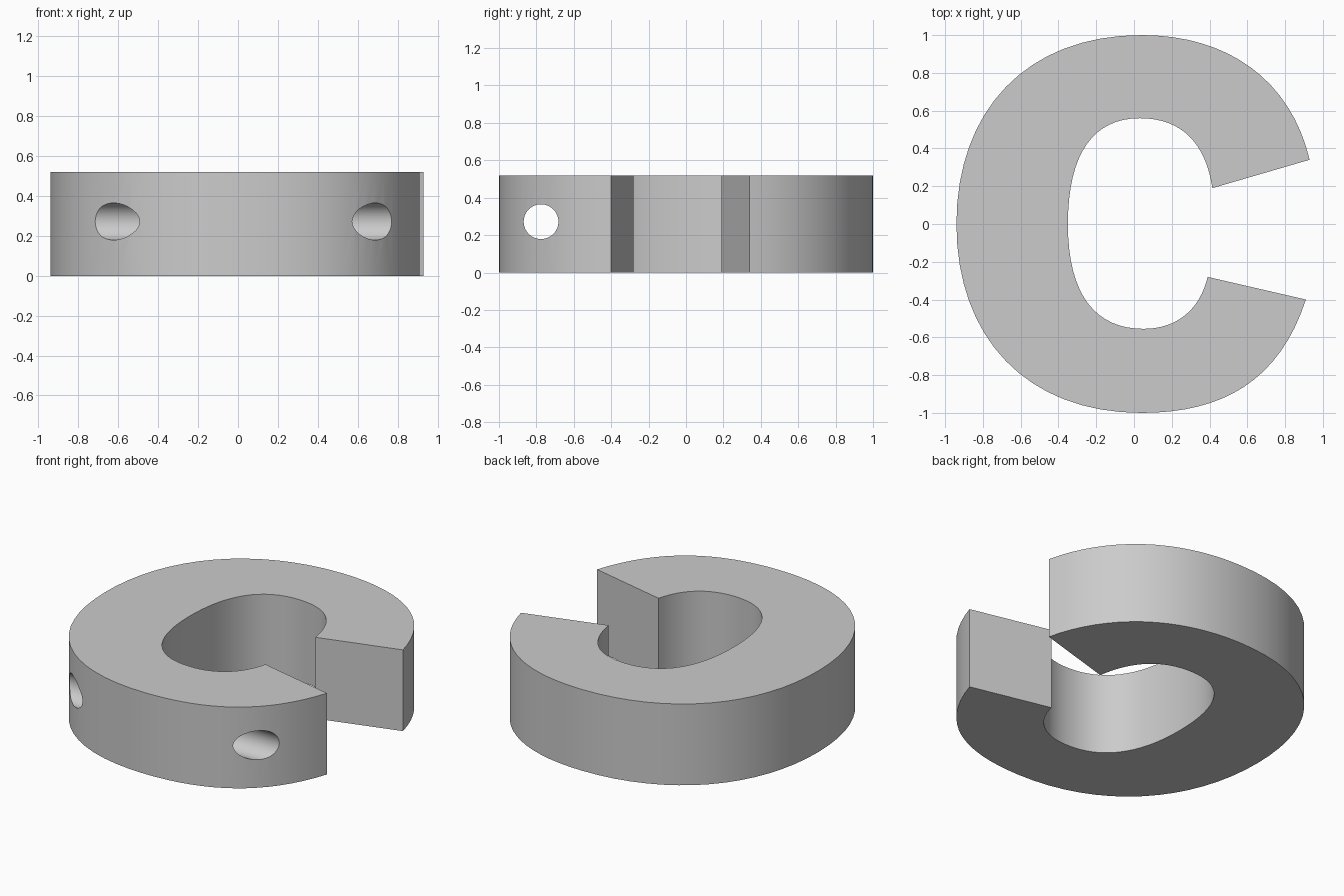
import bpy, bmesh, math
from mathutils import Vector

if "Cube" in bpy.data.objects:
    bpy.data.objects.remove(bpy.data.objects["Cube"])

HEIGHT = 0.52


def bezier_chain(pts, steps=16):
    """Sample a chain of cubic segments given as anchor, handle, handle, anchor, ..."""
    out = [Vector(pts[0])]
    for i in range(0, len(pts) - 1, 3):
        a, b, c, d = (Vector(p) for p in pts[i:i + 4])
        for k in range(1, steps + 1):
            t = k / steps
            s = 1 - t
            out.append(a * s**3 + b * 3 * s * s * t + c * 3 * s * t * t + d * t**3)
    return out


# Outline of the open ring: outer edge, then inner edge back
outer = bezier_chain([
    (0.93, 0.34), (0.83, 0.76), (0.50, 1.0), (0.04, 1.0),
    (-0.57, 1.0), (-0.94, 0.60), (-0.94, 0.0),
    (-0.94, -0.60), (-0.57, -1.0), (0.04, -1.0),
    (0.47, -1.0), (0.77, -0.83), (0.91, -0.40)])
inner = bezier_chain([
    (0.39, -0.28), (0.35, -0.45), (0.23, -0.555), (0.05, -0.555),
    (-0.20, -0.555), (-0.35, -0.38), (-0.35, 0.0),
    (-0.35, 0.38), (-0.21, 0.56), (0.03, 0.56),
    (0.26, 0.56), (0.38, 0.42), (0.415, 0.19)])

# Solid open ring
bm = bmesh.new()
face = bm.faces.new([bm.verts.new((p.x, p.y, 0)) for p in outer + inner])
ext = bmesh.ops.extrude_face_region(bm, geom=[face])
top = [v for v in ext["geom"] if isinstance(v, bmesh.types.BMVert)]
bmesh.ops.translate(bm, verts=top, vec=(0, 0, HEIGHT))
bmesh.ops.recalc_face_normals(bm, faces=bm.faces)
mesh = bpy.data.meshes.new("open_ring")
bm.to_mesh(mesh)
bm.free()
ring = bpy.data.objects.new("open_ring", mesh)
bpy.context.collection.objects.link(ring)

# Threading hole running sideways through the lower arm
bpy.ops.mesh.primitive_cylinder_add(vertices=40, radius=0.093, depth=3,
                                    location=(0, -0.775, 0.272),
                                    rotation=(0, math.pi / 2, 0))
cutter = bpy.context.object
cutter.name = "hole_cutter"
cutter.hide_render = True

bpy.ops.object.select_all(action='DESELECT')
ring.select_set(True)
bpy.context.view_layer.objects.active = ring
mod = ring.modifiers.new("hole", 'BOOLEAN')
mod.operation = 'DIFFERENCE'
mod.solver = 'EXACT'
mod.object = cutter
bpy.ops.object.modifier_apply(modifier=mod.name)
bpy.data.objects.remove(cutter)
bpy.ops.object.shade_smooth_by_angle(angle=math.radians(30))
